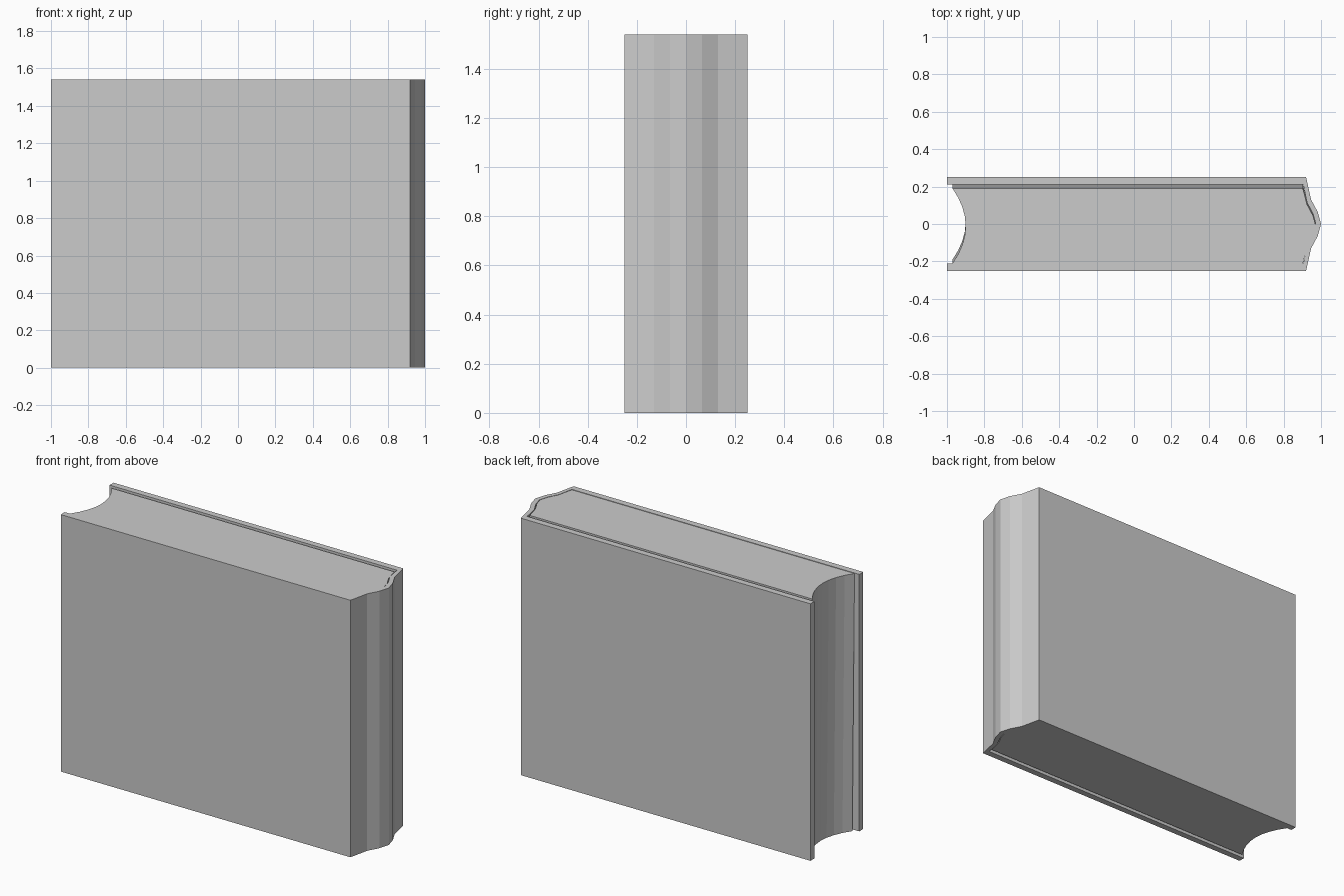
import bpy, bmesh

if "Cube" in bpy.data.objects:
    bpy.data.objects.remove(bpy.data.objects["Cube"])

HEIGHT = 1.54


def prism(name, loop, z0, z1, lean=0.0):
    """Extrude an xy outline upward; the top leans by -lean in y and the bottom by +lean."""
    bm = bmesh.new()
    low = [bm.verts.new((x, y + lean, z0)) for x, y in loop]
    top = [bm.verts.new((x, y - lean, z1)) for x, y in loop]
    n = len(loop)
    caps = [bm.faces.new(low), bm.faces.new(top)]
    for i in range(n):
        j = (i + 1) % n
        bm.faces.new((low[i], low[j], top[j], top[i]))
    bmesh.ops.recalc_face_normals(bm, faces=bm.faces)
    bmesh.ops.triangulate(bm, faces=caps)
    mesh = bpy.data.meshes.new(name)
    bm.to_mesh(mesh)
    bm.free()
    obj = bpy.data.objects.new(name, mesh)
    bpy.context.collection.objects.link(obj)
    return obj


def mirrored(half):
    """Half outline ending on y = 0, completed on the other side."""
    return half + [(x, -y) for x, y in reversed(half) if y != 0]


# Hard cover: two boards joined by a faceted, bowed spine
outer = mirrored([(-1, .25), (.92, .25), (.947, .13), (.982, .065), (1, 0)])
inner = mirrored([(-1, .212), (.905, .212), (.925, .115), (.957, .055), (.972, 0)])
prism("book_cover", outer + inner[::-1], 0, HEIGHT)

# Page block: hollow fore-edge, bowed back, leaning slightly inside the cover
back = mirrored([(.903, .2), (.925, .115), (.957, .055), (.972, 0)])
arc = [(-.9 - .07 * (t / 4) ** 2, .2 * t / 4) for t in range(-4, 5)]
prism("page_block", back + arc, .002, HEIGHT - .002, lean=.01)
